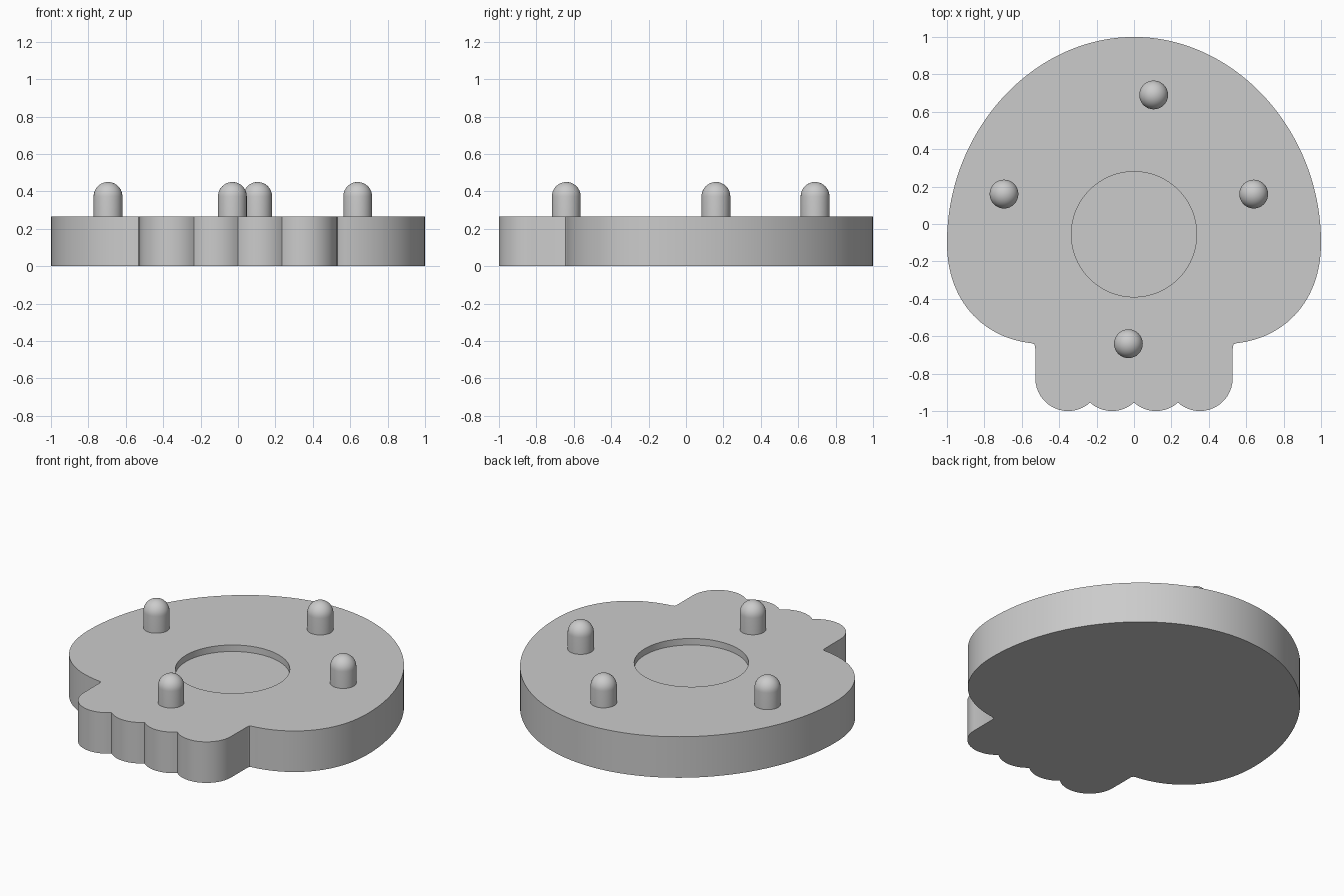
import bpy, bmesh, math
from mathutils import Vector
from mathutils.geometry import interpolate_bezier

default = bpy.data.objects.get("Cube")
if default:
    bpy.data.objects.remove(default, do_unlink=True)

THICK = 0.265
RECESS = 0.042

grey = bpy.data.materials.new("plain_grey")
grey.use_nodes = True
grey.diffuse_color = (0.6, 0.6, 0.6, 1)
grey.node_tree.nodes["Principled BSDF"].inputs["Base Color"].default_value = (0.6, 0.6, 0.6, 1)


def make_object(name, bm):
    bmesh.ops.recalc_face_normals(bm, faces=bm.faces)
    mesh = bpy.data.meshes.new(name)
    bm.to_mesh(mesh)
    bm.free()
    mesh.materials.append(grey)
    obj = bpy.data.objects.new(name, mesh)
    bpy.context.collection.objects.link(obj)
    return obj


def activate(obj):
    bpy.ops.object.select_all(action='DESELECT')
    obj.select_set(True)
    bpy.context.view_layer.objects.active = obj


def smooth(obj):
    activate(obj)
    bpy.ops.object.shade_smooth_by_angle(angle=math.radians(30))


def prism(name, outline, z0, z1):
    bm = bmesh.new()
    face = bm.faces.new([bm.verts.new((x, y, z0)) for x, y in outline])
    top = bmesh.ops.extrude_face_region(bm, geom=[face])["geom"]
    verts = [g for g in top if isinstance(g, bmesh.types.BMVert)]
    bmesh.ops.translate(bm, verts=verts, vec=(0, 0, z1 - z0))
    return make_object(name, bm)


def bezier(a, b, c, d, n):
    pts = interpolate_bezier(*(Vector((*p, 0)) for p in (a, b, c, d)), n)
    return [(p.x, p.y) for p in pts]


def arc(cx, cy, r, start, end, n):
    return [(cx + r * math.cos(start + (end - start) * i / n),
             cy + r * math.sin(start + (end - start) * i / n)) for i in range(n + 1)]


# Half outline of the skull-shaped plate: dome, cheek, jaw side, two teeth
half = bezier((0, 1), (0.54, 1), (1, 0.5), (1, -0.1), 40)
half += bezier((1, -0.1), (1, -0.42), (0.8, -0.61), (0.545, -0.638), 28)[1:]
half += [(0.533, -0.643), (0.528, -0.655)]
R, TOOTH = 0.175, 0.1175
CY = -1 + R
cusp = math.acos(TOOTH / R)
half += arc(3 * TOOTH, CY, R, 0, cusp - math.pi, 16)
half += arc(TOOTH, CY, R, -cusp, cusp - math.pi, 10)[1:]
half[-1] = (0, half[-1][1])
outline = half + [(-x, y) for x, y in reversed(half[1:-1])]
plate = prism("skull_plate", outline, 0, THICK)

# Shallow round recess
cutter = prism("recess_cutter", arc(0, -0.055, 0.335, 0, math.tau, 64)[:-1],
               THICK - RECESS, THICK + 0.1)
cutter.hide_render = True
mod = plate.modifiers.new("recess", 'BOOLEAN')
mod.operation = 'DIFFERENCE'
mod.solver = 'EXACT'
mod.object = cutter
activate(plate)
bpy.ops.object.modifier_apply(modifier=mod.name)
bpy.data.objects.remove(cutter, do_unlink=True)
smooth(plate)


# Round-topped pins, spun from a profile
def pin(name, x, y, r=0.077, top=0.45):
    bm = bmesh.new()
    profile = [(0, THICK - 0.01), (r, THICK - 0.01)]
    profile += arc(0, top - r, r, 0, math.pi / 2, 10)
    verts = [bm.verts.new((max(px, 0), 0, pz)) for px, pz in profile]
    edges = [bm.edges.new(pair) for pair in zip(verts, verts[1:])]
    bmesh.ops.spin(bm, geom=verts + edges, cent=(0, 0, 0), axis=(0, 0, 1),
                   angle=math.tau, steps=32)
    bmesh.ops.remove_doubles(bm, verts=bm.verts, dist=0.0005)
    obj = make_object(name, bm)
    obj.location = (x, y, 0)
    smooth(obj)


pin("back_pin", 0.105, 0.69)
pin("right_pin", -0.695, 0.16)
pin("left_pin", 0.64, 0.16)
pin("front_pin", -0.03, -0.64)
